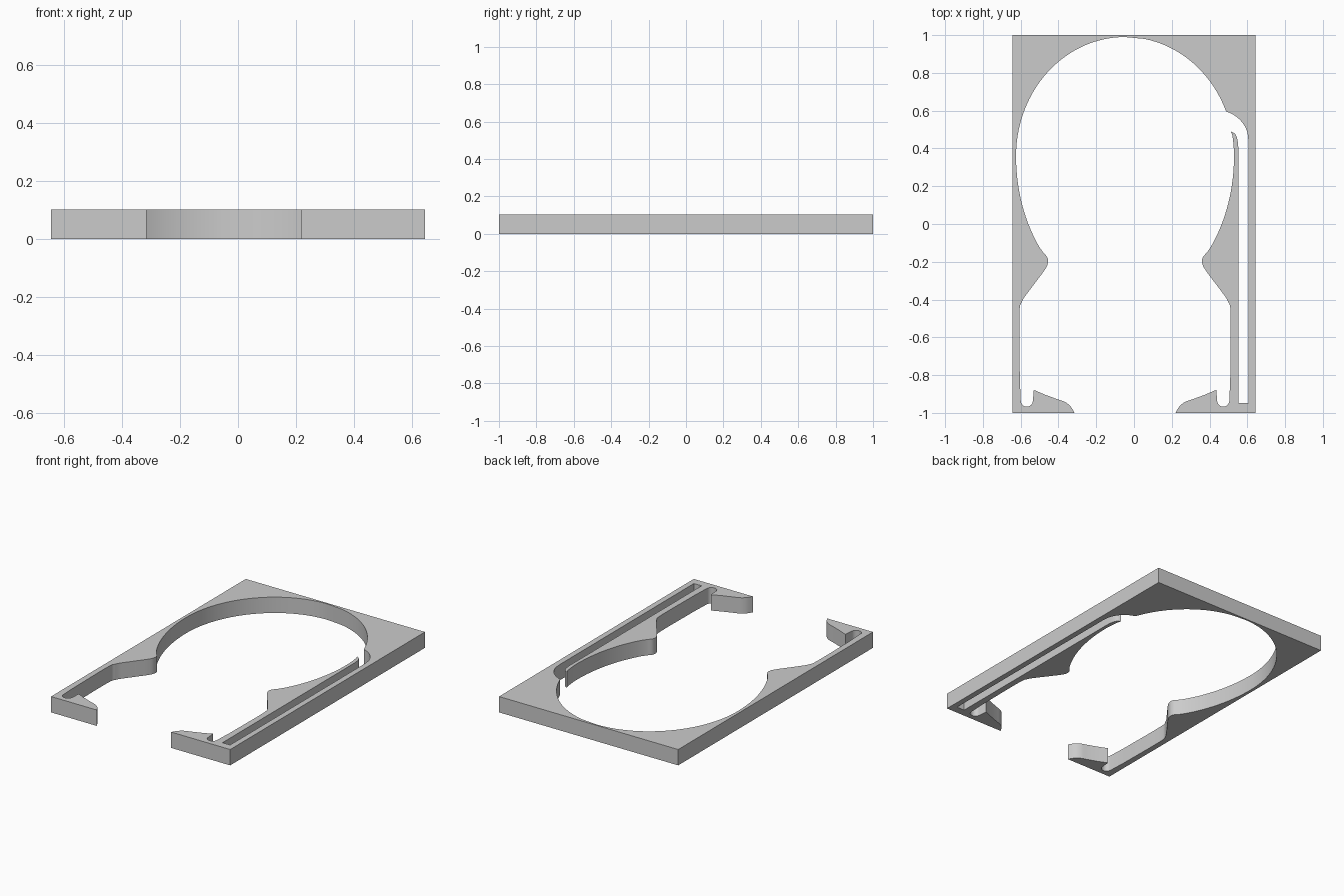
import bpy, bmesh, math
from mathutils import Vector

if "Cube" in bpy.data.objects:
    bpy.data.objects.remove(bpy.data.objects["Cube"])

THICK = 0.103   # plate thickness
AXIS = -0.0475  # symmetry axis of the opening
W = 0.644       # half width of the plate


def spline(points, steps=5):
    """Smooth path through a few points (Catmull-Rom)."""
    p = [Vector(q) for q in points]
    p = [2 * p[0] - p[1]] + p + [2 * p[-1] - p[-2]]
    out = []
    for i in range(1, len(p) - 2):
        a, b, c, d = p[i - 1:i + 3]
        for s in range(steps):
            t = s / steps
            out.append(0.5 * (2 * b + (c - a) * t + (2 * a - 5 * b + 4 * c - d) * t * t
                              + (3 * b - a - 3 * c + d) * t ** 3))
    out.append(p[-2])
    return [(v.x, v.y) for v in out]


def egg(y0, y1, steps):
    """Egg-shaped bulb, right half, as (distance from axis, y)."""
    def angle(y):
        return math.asin((y - 0.36) / (0.63 if y > 0.36 else 0.78))
    a0, a1 = angle(y0), angle(y1)
    out = []
    for i in range(steps + 1):
        a = a0 + (a1 - a0) * i / steps
        out.append((0.577 * math.cos(a), 0.36 + math.sin(a) * (0.63 if a > 0 else 0.78)))
    return out


# Lower half of the opening: hook, round notch, straight side, waist bump
hook = spline([(0.267, -1), (0.288, -0.966), (0.318, -0.942), (0.36, -0.927)], 4)
hook += [(0.42, -0.905), (0.483, -0.878)]
notch = [(0.52 + 0.032 * math.cos(a), -0.937 + 0.03 * math.sin(a))
         for a in [math.pi + math.pi * i / 12 for i in range(13)]]
waist = spline([(0.557, -0.82), (0.559, -0.48), (0.545, -0.41), (0.505, -0.35),
                (0.43, -0.25), (0.409, -0.21), (0.411, -0.178), (0.434, -0.15)])
lower = hook + notch + waist


def left(pts):
    return [(AXIS - d, y) for d, y in pts]


def right(pts):
    return [(AXIS + d, y) for d, y in pts]


# Spring arm tip and slot on the right side
slot = spline([(0.487, 0.597), (0.535, 0.573), (0.575, 0.535), (0.6, 0.485), (0.607, 0.42)])
slot += [(0.607, -0.948), (0.552, -0.948)]
slot += spline([(0.552, 0.41), (0.547, 0.45), (0.534, 0.478), (0.513, 0.49)])

outline = [(-W, 1), (-W, -1)]
outline += left(lower) + left(egg(-0.12, 0.98999, 48))
outline += right(egg(0.98, 0.61, 18))
outline += slot + right(egg(0.47, -0.12, 20)) + right(lower[::-1])
outline += [(W, -1), (W, 1)]

# Plate: one face extruded to thickness
bm = bmesh.new()
face = bm.faces.new([bm.verts.new((x, y, 0)) for x, y in outline])
ext = bmesh.ops.extrude_face_region(bm, geom=[face], use_keep_orig=True)
bmesh.ops.translate(bm, vec=(0, 0, THICK),
                    verts=[g for g in ext["geom"] if isinstance(g, bmesh.types.BMVert)])
bmesh.ops.triangulate(bm, faces=[f for f in bm.faces if len(f.verts) > 4])
bmesh.ops.recalc_face_normals(bm, faces=bm.faces)
mesh = bpy.data.meshes.new("clip_plate")
bm.to_mesh(mesh)
bm.free()
plate = bpy.data.objects.new("clip_plate", mesh)
bpy.context.collection.objects.link(plate)
bpy.context.view_layer.objects.active = plate
plate.select_set(True)
bpy.ops.object.shade_smooth_by_angle(angle=math.radians(30))
